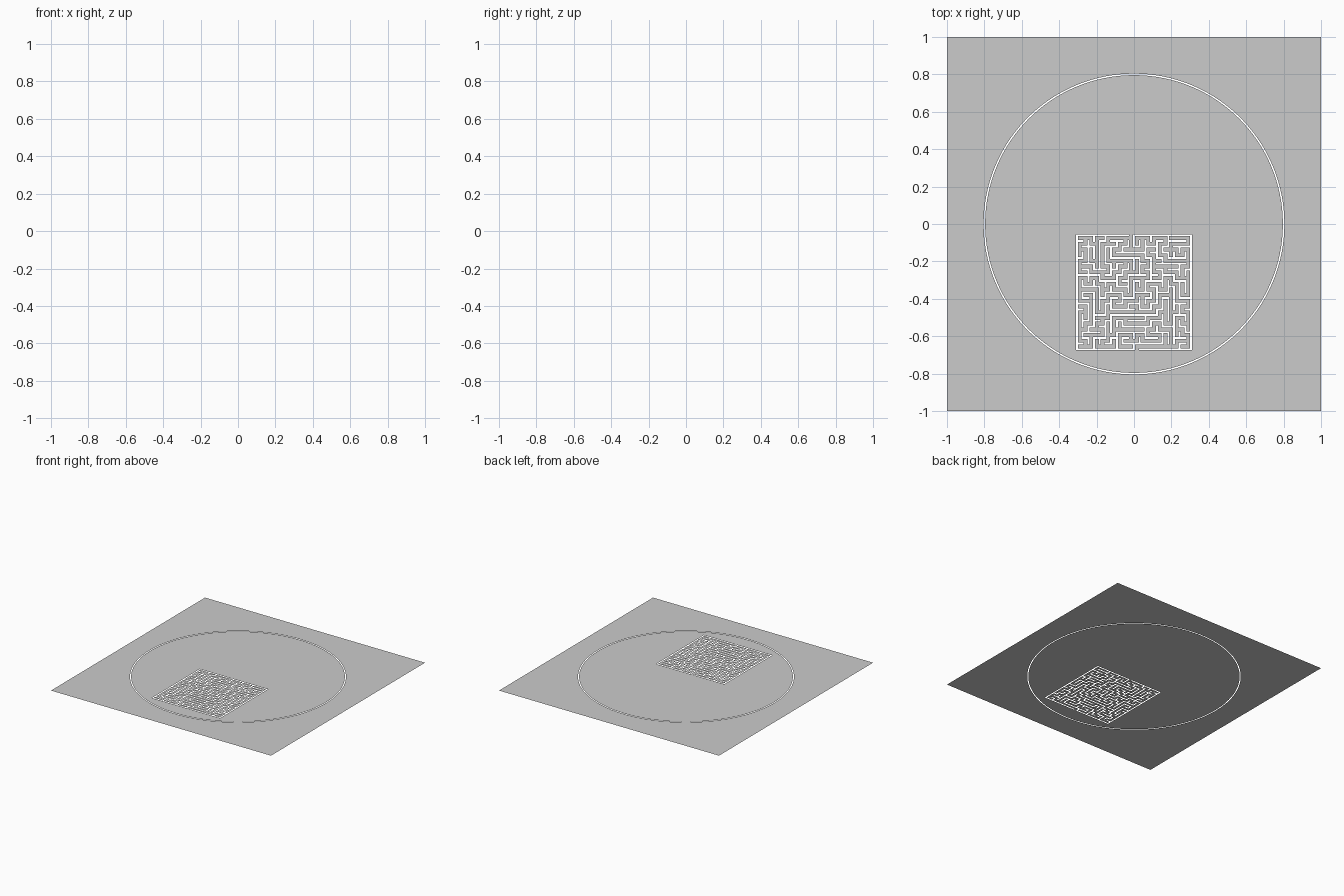
import bpy, bmesh, math, random

if "Cube" in bpy.data.objects:
    bpy.data.objects.remove(bpy.data.objects["Cube"])

random.seed(7)
N = 20                        # maze cells per side
X0, X1 = -0.305, 0.305        # wall centre lines
Y0, Y1 = -0.67, -0.06
P = (X1 - X0) / N             # cell pitch
W = 0.010                     # slot width


def finish(bm, name):
    bmesh.ops.remove_doubles(bm, verts=bm.verts, dist=1e-5)
    for f in bm.faces:
        f.normal_update()
        if f.normal.z < 0:
            f.normal_flip()
    me = bpy.data.meshes.new(name)
    bm.to_mesh(me)
    bm.free()
    ob = bpy.data.objects.new(name, me)
    bpy.context.collection.objects.link(ob)
    return ob


def circle(r, n=128):
    return [(r * math.cos(2 * math.pi * i / n), r * math.sin(2 * math.pi * i / n))
            for i in range(n)]


def rect(x0, y0, x1, y1):
    return [(x0, y0), (x1, y0), (x1, y1), (x0, y1)]


def flat_sheet(name, loops):
    # flat outline with the second loop left open as a hole
    bm = bmesh.new()
    for pts in loops:
        vs = [bm.verts.new((x, y, 0)) for x, y in pts]
        for i, v in enumerate(vs):
            bm.edges.new((v, vs[(i + 1) % len(vs)]))
    bmesh.ops.triangle_fill(bm, use_beauty=True, use_dissolve=False,
                            edges=bm.edges[:], normal=(0, 0, 1))
    return finish(bm, name)


# square plate around the ring slot, and the disc inside it
flat_sheet("outer_plate", [rect(-1, -1, 1, 1), circle(0.804)])
flat_sheet("inner_disc", [circle(0.796),
                          rect(X0 - W / 2, Y0 - W / 2, X1 + W / 2, Y1 + W / 2)])

# maze on a (2N+1) lattice: odd,odd = cells, everything else starts as slot
S = 2 * N + 1
solid = [[False] * S for _ in range(S)]
stack = [(N, 1)]
solid[N if N % 2 else N - 1][1] = True
stack = [(N if N % 2 else N - 1, 1)]
while stack:
    i, j = stack[-1]
    options = [(a, b) for a, b in ((2, 0), (-2, 0), (0, 2), (0, -2))
               if 0 < i + a < S and 0 < j + b < S and not solid[i + a][j + b]]
    if not options:
        stack.pop()
        continue
    a, b = random.choice(options)
    solid[i + a // 2][j + b // 2] = True
    solid[i + a][j + b] = True
    stack.append((i + a, j + b))
# entrance at the top middle, exit at the bottom middle
solid[2 * (N // 2 - 1) + 1][S - 1] = True
solid[2 * (N // 2) + 1][0] = True


def coord(k, start):
    return start + (k // 2) * P + (W / 2 if k % 2 else -W / 2)


bm = bmesh.new()
for i in range(S):
    for j in range(S):
        if solid[i][j]:
            pts = rect(coord(i, X0), coord(j, Y0), coord(i + 1, X0), coord(j + 1, Y0))
            bm.faces.new([bm.verts.new((x, y, 0)) for x, y in pts])
bmesh.ops.remove_doubles(bm, verts=bm.verts, dist=1e-5)
# merge the coplanar path tiles into clean strips
bmesh.ops.dissolve_limit(bm, angle_limit=0.01, verts=bm.verts[:], edges=bm.edges[:])
bmesh.ops.triangulate(bm, faces=bm.faces[:])
finish(bm, "maze_paths")
